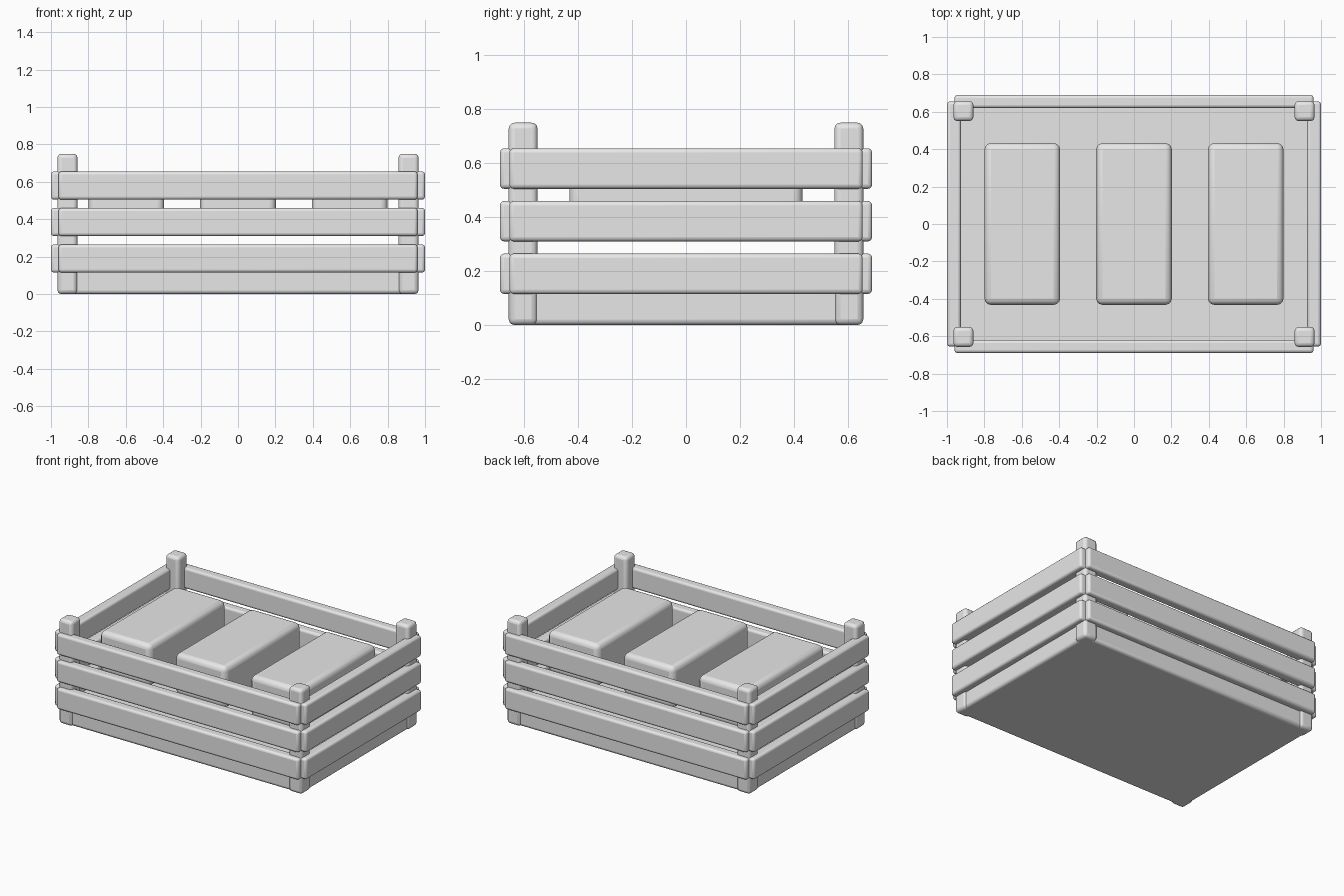
import bpy
import bmesh
from mathutils import Matrix, Vector

cube = bpy.data.objects.get("Cube")
if cube:
    bpy.data.objects.remove(cube, do_unlink=True)

grey = bpy.data.materials.new("light_grey")
grey.use_nodes = True
colour = (0.8, 0.8, 0.8, 1)
grey.diffuse_color = colour
grey.node_tree.nodes["Principled BSDF"].inputs["Base Color"].default_value = colour


def rounded_box(name, centre, size, radius):
    """Box with soft rounded edges."""
    mesh = bpy.data.meshes.new(name)
    bm = bmesh.new()
    bmesh.ops.create_cube(bm, size=1, matrix=Matrix.Diagonal((*size, 1)))
    bm.to_mesh(mesh)
    bm.free()
    mesh.materials.append(grey)
    obj = bpy.data.objects.new(name, mesh)
    obj.location = Vector(centre)
    bpy.context.collection.objects.link(obj)
    bevel = obj.modifiers.new("rounded_edges", "BEVEL")
    bevel.width = radius
    bevel.segments = 3
    bpy.ops.object.select_all(action="DESELECT")
    bpy.context.view_layer.objects.active = obj
    obj.select_set(True)
    bpy.ops.object.shade_smooth_by_angle()
    return obj


# Floor of the crate
rounded_box("crate_floor", (0, 0, 0.075), (1.91, 1.29, 0.15), 0.02)

# Corner posts
for x, x_name in ((-1, "right"), (1, "left")):
    for y, y_name in ((-1, "front"), (1, "back")):
        rounded_box(f"{y_name}_{x_name}_post", (x * 0.912, y * 0.604, 0.375),
                    (0.107, 0.107, 0.75), 0.022)

# Three rows of slats on all four sides
for row in range(3):
    z = 0.19 + row * 0.195
    for side, name in ((-1, "front"), (1, "back")):
        rounded_box(f"{name}_slat_{row + 1}", (0, side * 0.655, z),
                    (1.92, 0.07, 0.15), 0.016)
    for side, name in ((-1, "right"), (1, "left")):
        rounded_box(f"{name}_slat_{row + 1}", (side * 0.963, 0, z),
                    (0.074, 1.31, 0.15), 0.016)

# Blocks held inside the crate
for i in range(3):
    rounded_box(f"block_{i + 1}", ((i - 1) * 0.597, 0, 0.47),
                (0.405, 0.865, 0.3), 0.035)
